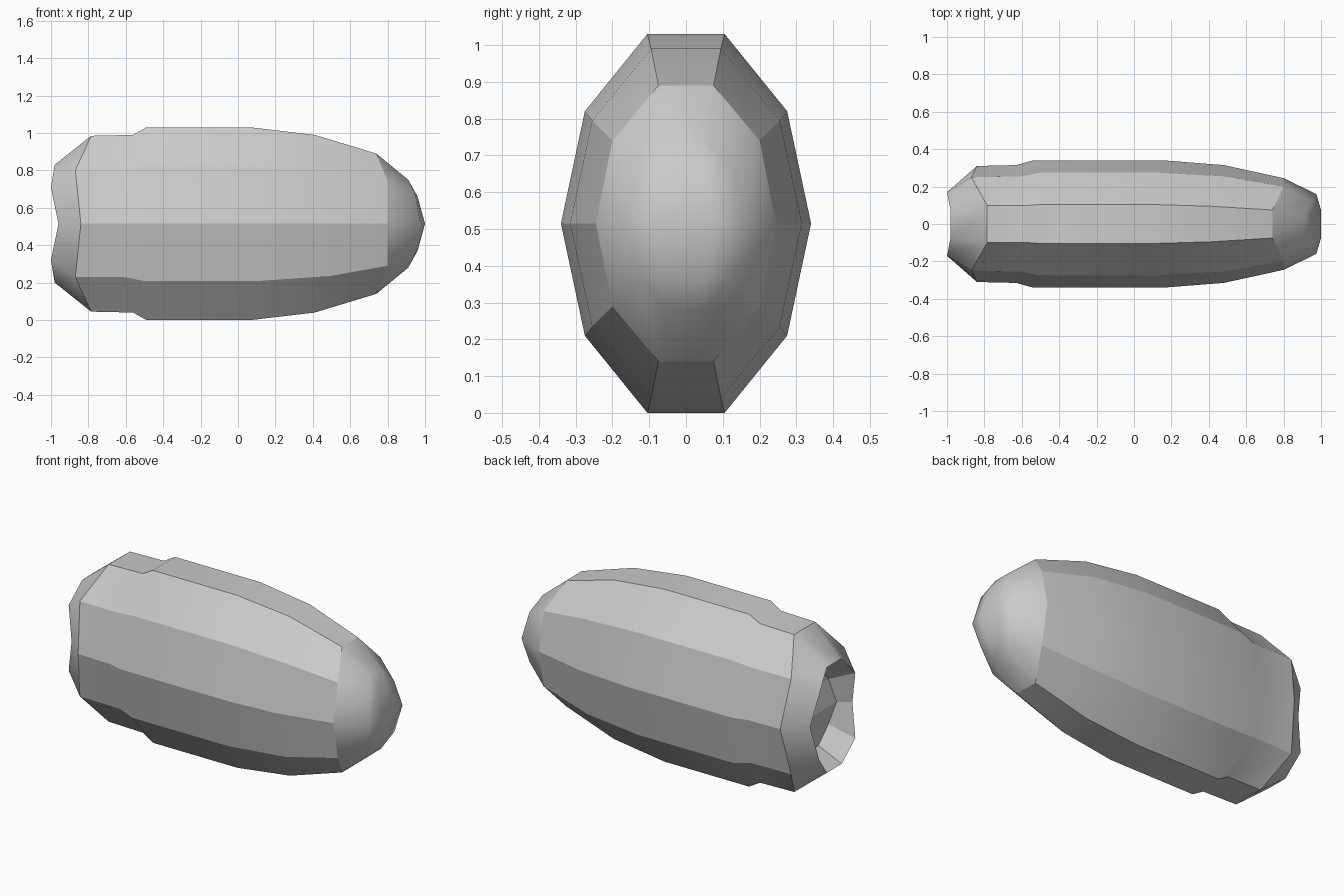
import bpy
import bmesh

cube = bpy.data.objects.get("Cube")
if cube:
    bpy.data.objects.remove(cube, do_unlink=True)

MID_Z = 0.515

grey = bpy.data.materials.new("hull grey")
grey.use_nodes = True
GREY = (0.6, 0.6, 0.6, 1)
grey.diffuse_color = GREY
grey.node_tree.nodes["Principled BSDF"].inputs["Base Color"].default_value = GREY


def ring(bm, top, shoulder, side):
    """Ten-sided cross-section from three corners (x, half width, height above middle)."""
    half = [top, shoulder, side] + [(x, y, -h) for x, y, h in (shoulder, top)]
    pts = half + [(x, -y, h) for x, y, h in reversed(half)]
    return [bm.verts.new((x, y, MID_Z + h)) for x, y, h in pts]


def loft(bm, sections):
    """Skin consecutive cross-sections; sections running to +x face outward."""
    rings = [ring(bm, *s) for s in sections]
    for a, b in zip(rings, rings[1:]):
        for i in range(len(a)):
            j = (i + 1) % len(a)
            bm.faces.new((a[i], b[i], b[j], a[j]))
    return rings


def finish(bm, name, smooth=True, sharp_rings=()):
    for f in bm.faces:
        f.smooth = smooth
    for r in sharp_rings:
        for a, b in zip(r, r[1:] + r[:1]):
            bm.edges.get((a, b)).smooth = False
    mesh = bpy.data.meshes.new(name)
    bm.to_mesh(mesh)
    bm.free()
    mesh.materials.append(grey)
    obj = bpy.data.objects.new(name, mesh)
    bpy.context.collection.objects.link(obj)
    return obj


# Cross-sections shared between neighbouring parts
REAR = ((-0.785, 0.1, 0.47), (-0.87, 0.25, 0.285), (-0.84, 0.31, 0))
RIM = ((-0.98, 0.07, 0.315), (-1.0, 0.17, 0.195), (-0.96, 0.2, 0))
FRONT = ((0.74, 0.075, 0.375), (0.80, 0.2, 0.225), (0.80, 0.245, 0))

# Main hull with a small step near the rear; lengthwise edges stay crisp
bm = bmesh.new()
rings = loft(bm, [
    REAR,
    ((-0.56, 0.1, 0.475), (-0.61, 0.255, 0.285), (-0.63, 0.315, 0)),
    ((-0.49, 0.105, 0.515), (-0.51, 0.275, 0.305), (-0.54, 0.34, 0)),
    ((0.07, 0.105, 0.515), (0.13, 0.275, 0.305), (0.16, 0.34, 0)),
    ((0.41, 0.095, 0.475), (0.49, 0.255, 0.28), (0.48, 0.315, 0)),
    FRONT,
])
for a, b in zip(rings, rings[1:]):
    for v, w in zip(a, b):
        bm.edges.get((v, w)).smooth = False
finish(bm, "hull")

# Rounded nose with a small domed cap
bm = bmesh.new()
_, lip = loft(bm, [FRONT, ((0.91, 0.05, 0.235), (0.95, 0.12, 0.15), (0.975, 0.16, 0))])
rows = [(0.96, 0.05, 0.145), (1.0, 0.075, 0), (0.96, 0.05, -0.145)]
right = [bm.verts.new((x, y, MID_Z + h)) for x, y, h in rows]
left = [bm.verts.new((x, -y, MID_Z + h)) for x, y, h in rows]
r_col = [lip[0]] + right + [lip[4]]
l_col = [lip[9]] + left + [lip[5]]
for i in range(4):
    bm.faces.new((r_col[i], l_col[i], l_col[i + 1], r_col[i + 1]))
for col, edge, flip in ((r_col, lip[:5], False), (l_col, lip[:4:-1], True)):
    for i in range(4):
        loop = list(dict.fromkeys((edge[i], col[i], col[i + 1], edge[i + 1])))
        bm.faces.new(loop[::-1] if flip else loop)
finish(bm, "nose")

# Tapered tail collar
bm = bmesh.new()
loft(bm, [RIM, REAR])
finish(bm, "tail_collar")

# Faceted recess in the tail, closed by a back wall
bm = bmesh.new()
inner, _ = loft(bm, [
    ((-0.84, 0.05, 0.235), (-0.85, 0.13, 0.135), (-0.89, 0.15, 0)),
    RIM,
])
for i in range(4):
    bm.faces.new((inner[i + 1], inner[8 - i], inner[9 - i], inner[i]))
finish(bm, "tail_recess", smooth=False)
